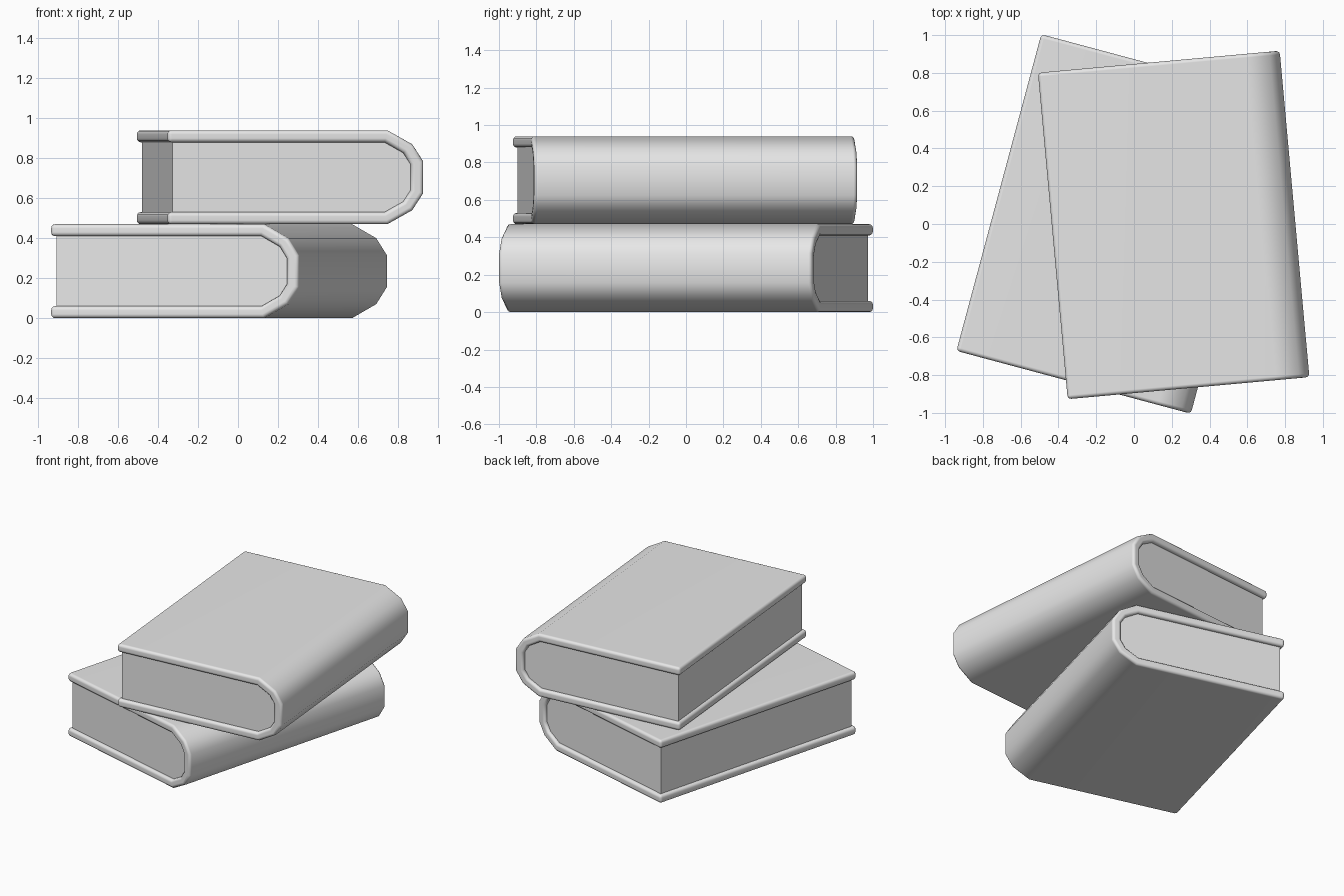
import bpy
import bmesh
from math import radians

WIDTH, LENGTH, THICK = 1.285, 1.735, 0.47
INSET = 0.025

if "Cube" in bpy.data.objects:
    bpy.data.objects.remove(bpy.data.objects["Cube"], do_unlink=True)

grey = bpy.data.materials.new("light grey")
grey.use_nodes = True
colour = (0.8, 0.8, 0.8, 1)
grey.diffuse_color = colour
grey.node_tree.nodes["Principled BSDF"].inputs["Base Color"].default_value = colour


def arch(fore_edge, spine):
    """Open U outline: along the top, round the spine, back along the bottom."""
    upper = [(fore_edge, spine[0][1])] + [(WIDTH / 2 - d, z) for d, z in spine]
    return upper + [(x, -z) for x, z in reversed(upper)]


def extrude(name, outline, length, location, angle):
    """Extrude an x-z outline along y and place it."""
    bm = bmesh.new()
    face = bm.faces.new([bm.verts.new((x, -length / 2, z)) for x, z in outline])
    moved = bmesh.ops.extrude_face_region(bm, geom=[face])["geom"]
    bmesh.ops.translate(bm, vec=(0, length, 0),
                        verts=[v for v in moved if isinstance(v, bmesh.types.BMVert)])
    bmesh.ops.recalc_face_normals(bm, faces=bm.faces)
    mesh = bpy.data.meshes.new(name)
    bm.to_mesh(mesh)
    bm.free()
    mesh.materials.append(grey)
    obj = bpy.data.objects.new(name, mesh)
    obj.location = location
    obj.rotation_euler.z = radians(angle)
    bpy.context.collection.objects.link(obj)
    return obj


# Spine curves as (distance from the spine, height)
outer = [(0.18, THICK / 2), (0.055, 0.165), (0, 0.08)]
inner = [(0.195, 0.175), (0.1, 0.122), (0.063, 0.064)]


def book(name, location, angle):
    # Wraparound cover with softly rounded edges
    shell = arch(-WIDTH / 2, outer) + arch(-WIDTH / 2, inner)[::-1]
    cover = extrude(name + "_cover", shell, LENGTH, location, angle)
    for poly in cover.data.polygons:
        poly.use_smooth = True
    bevel = cover.modifiers.new("rounded edges", 'BEVEL')
    bevel.width = 0.02
    bevel.segments = 3
    bevel.limit_method = 'ANGLE'
    bevel.angle_limit = radians(50)
    cover.modifiers.new("flat faces", 'WEIGHTED_NORMAL')

    # Page block, set back a little from the cover edges
    extrude(name + "_pages", arch(-WIDTH / 2 + INSET, inner),
            LENGTH - 2 * INSET, location, angle)


book("lower_book", (-0.095, 0, THICK / 2), -15)
book("upper_book", (0.21, -0.005, THICK * 1.5), 5.2)
